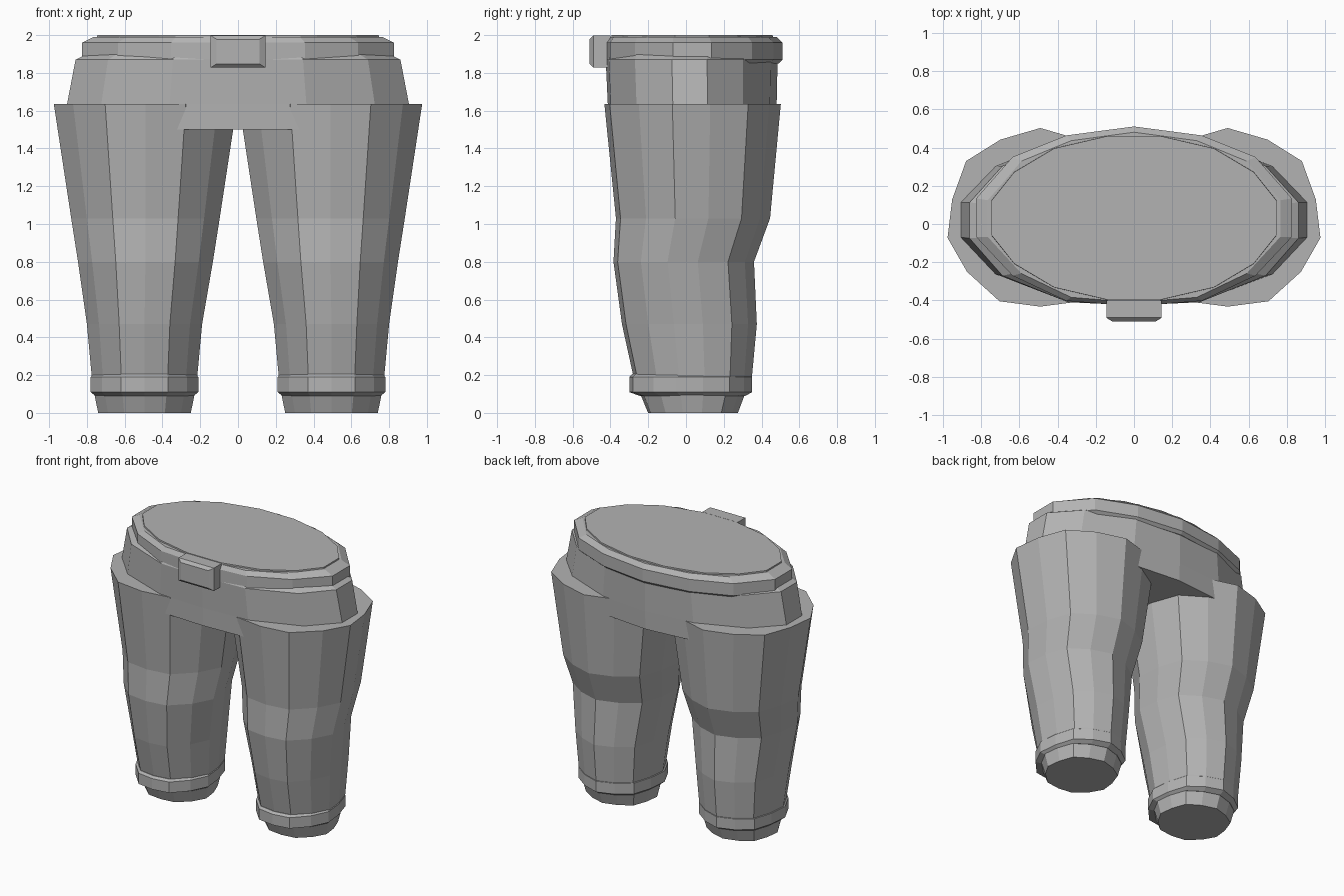
import bpy, bmesh

cube = bpy.data.objects.get("Cube")
if cube:
    bpy.data.objects.remove(cube)

grey = bpy.data.materials.new("cloth grey")
grey.use_nodes = True
colour = (0.45, 0.45, 0.45, 1)
grey.diffuse_color = colour
grey.node_tree.nodes["Principled BSDF"].inputs["Base Color"].default_value = colour


def full_ring(half):
    """Mirror a half outline, listed front to back, into a closed ring."""
    return half + [(-x, y) for x, y in reversed(half) if x > 0]


def loft(name, ring, levels):
    """Stack scaled rings; a level is centre x, y, half width, half depth, z."""
    bm = bmesh.new()
    rows = [[bm.verts.new((cx + x * w, cy + y * d, z)) for x, y in ring]
            for cx, cy, w, d, z in levels]
    n = len(ring)
    for low, high in zip(rows, rows[1:]):
        for i in range(n):
            j = (i + 1) % n
            bm.faces.new((low[i], low[j], high[j], high[i]))
    bm.faces.new(rows[0][::-1])
    bm.faces.new(rows[-1])
    bmesh.ops.recalc_face_normals(bm, faces=bm.faces)
    mesh = bpy.data.meshes.new(name)
    bm.to_mesh(mesh)
    bm.free()
    mesh.materials.append(grey)
    obj = bpy.data.objects.new(name, mesh)
    bpy.context.collection.objects.link(obj)
    return obj


# Unit outlines
leg_ring = full_ring([(0, -1), (.44, -.94), (.79, -.61), (1, -.23),
                      (.95, .2), (.8, .63), (.43, .87), (0, 1)])
waist_ring = full_ring([(0, -1), (.43, -.94), (.77, -.66), (1, -.23),
                        (1, .2), (.77, .66), (.43, .9), (0, 1)])
hip_ring = full_ring([(0, -1), (.4, -.965), (.8, -.66), (1, -.23),
                      (1, .18), (.8, .6), (.41, .92), (0, 1)])
lid_ring = full_ring([(.19, -1), (.56, -.85), (.84, -.56), (1, -.21),
                      (1, .21), (.84, .56), (.56, .85), (.19, 1)])

for side, s in (("left", 1), ("right", -1)):
    # Trouser leg, bent at the knee
    loft(side + "_leg", leg_ring, [
        (s * .495, .03, .275, .30, .12),
        (s * .495, .035, .28, .315, .2),
        (s * .495, .018, .305, .357, .47),
        (s * .49, -.012, .357, .372, .8),
        (s * .49, .037, .393, .408, 1.03),
        (s * .49, .035, .485, .467, 1.635)])
    # Cuff band
    loft(side + "_cuff", leg_ring, [
        (s * .495, .035, .26, .28, .09),
        (s * .495, .025, .285, .325, .11),
        (s * .495, .025, .285, .325, .19),
        (s * .495, .025, .27, .31, .205)])
    # Tapered ankle
    loft(side + "_ankle", leg_ring, [
        (s * .495, .037, .245, .238, 0),
        (s * .495, .035, .27, .285, .12)])

# Hips
loft("hips", hip_ring, [
    (0, .033, .92, .443, 1.5),
    (0, .033, .905, .447, 1.635),
    (0, .03, .86, .455, 1.87),
    (0, .03, .80, .44, 1.9)])

# Belt and closed waist top
loft("belt", waist_ring, [
    (0, .04, .79, .45, 1.85),
    (0, .04, .825, .47, 1.87),
    (0, .04, .825, .47, 1.96),
    (0, .035, .765, .445, 1.99)])
loft("waist_top", lid_ring, [
    (0, .032, .75, .43, 1.96),
    (0, .032, .745, .427, 2.0)])

# Buckle: a block with a bevelled front, built upright then turned forward
square = [(-1, -1), (1, -1), (1, 1), (-1, 1)]
buckle = loft("belt_buckle", square, [
    (0, 0, .145, .085, 0),
    (0, 0, .145, .085, .09),
    (0, 0, .113, .065, .11)])
for v in buckle.data.vertices:
    x, y, z = v.co
    v.co = (x, -.4 - z, 1.913 + y)
